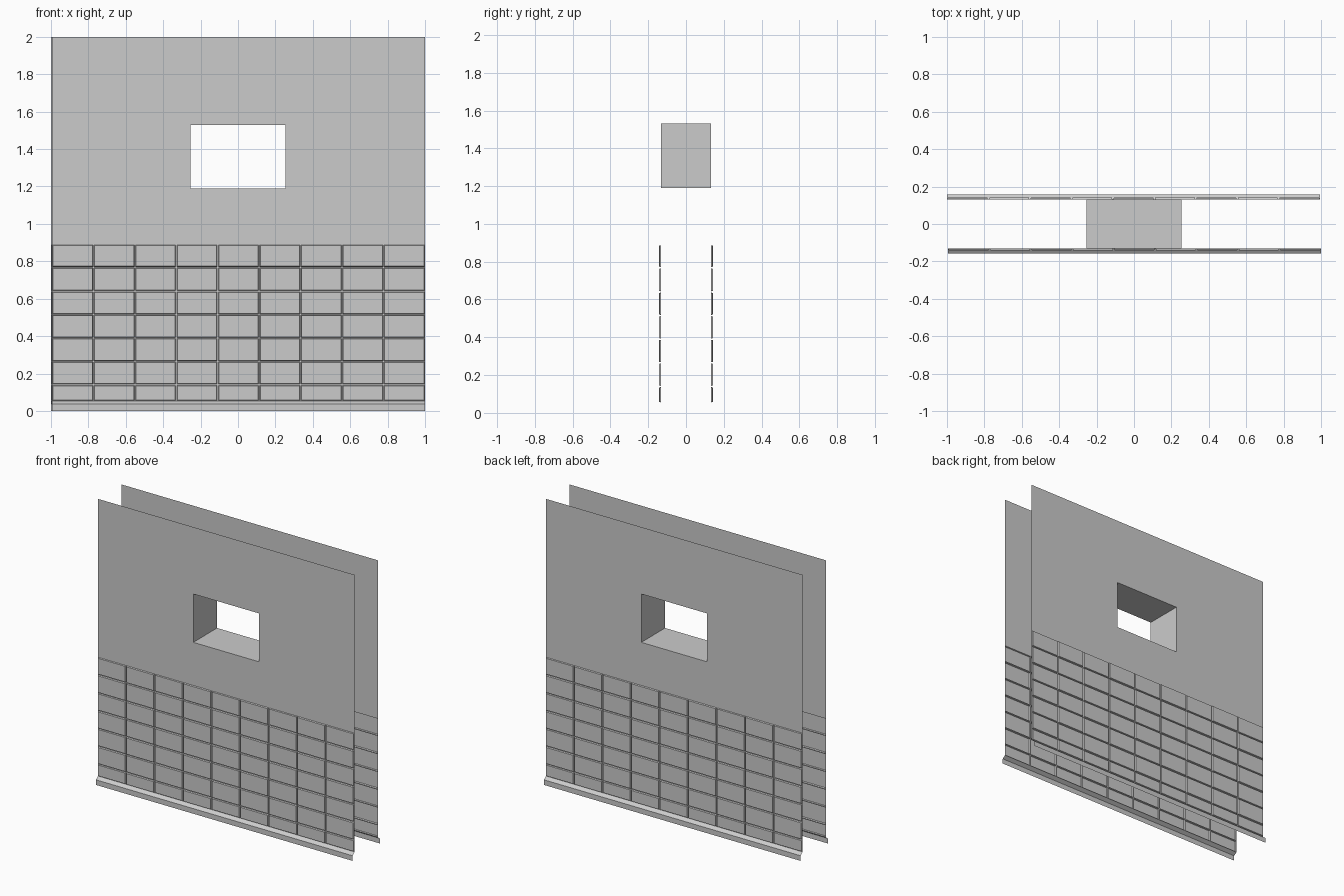
import bpy, bmesh, math

if "Cube" in bpy.data.objects:
    bpy.data.objects.remove(bpy.data.objects["Cube"])

Y = -0.132                      # plane of the front skin
X0, X1 = -0.995, 1.0            # horizontal extent of a skin
WX, WZ0, WZ1 = 0.255, 1.19, 1.53  # window opening


def finish(bm, name):
    bmesh.ops.remove_doubles(bm, verts=bm.verts, dist=0.0001)
    me = bpy.data.meshes.new(name)
    bm.to_mesh(me)
    bm.free()
    ob = bpy.data.objects.new(name, me)
    bpy.context.collection.objects.link(ob)
    return ob


def quad(bm, pts):
    return bm.faces.new([bm.verts.new(p) for p in pts])


def panel(bm, xa, xb, za, zb):
    return quad(bm, [(xa, Y, za), (xb, Y, za), (xb, Y, zb), (xa, Y, zb)])


def opposite(ob, name):
    # same skin turned round to face the back
    twin = bpy.data.objects.new(name, ob.data)
    twin.rotation_euler.z = math.pi
    bpy.context.collection.objects.link(twin)


# plain plaster skin around the window
bm = bmesh.new()
xs = [X0, -WX, WX, X1]
zs = [0.89, WZ0, WZ1, 2.0]
for i in range(3):
    for j in range(3):
        if (i, j) != (1, 1):
            panel(bm, xs[i], xs[i + 1], zs[j], zs[j + 1])
opposite(finish(bm, "front_plaster"), "back_plaster")

# brick relief: each cell keeps a thin mortar rim and a bevelled raised face
bm = bmesh.new()
rows = [0.053, 0.14, 0.265, 0.39, 0.515, 0.64, 0.768, 0.89]
cols = [X0 + (X1 - X0) * i / 9 for i in range(10)]
low, high = [], []
for r in range(7):
    for c in range(9):
        f = panel(bm, cols[c], cols[c + 1], rows[r], rows[r + 1])
        (high if (r + c) % 2 else low).append(f)
bm.normal_update()
bmesh.ops.inset_individual(bm, faces=low + high, thickness=0.004)
for group, depth in ((low, 0.008), (high, 0.01)):
    bmesh.ops.inset_individual(bm, faces=group, thickness=0.004, depth=depth)
opposite(finish(bm, "front_bricks"), "back_bricks")

# skirting board swept along the foot of the wall
bm = bmesh.new()
profile = [(-0.157, 0.0), (-0.157, 0.036), (Y, 0.053)]
for (ya, za), (yb, zb) in zip(profile, profile[1:]):
    quad(bm, [(X0, ya, za), (X1, ya, za), (X1, yb, zb), (X0, yb, zb)])
opposite(finish(bm, "front_skirting"), "back_skirting")

# window reveal joining both skins, facing the opening
bm = bmesh.new()
ring = [(-WX, WZ0), (WX, WZ0), (WX, WZ1), (-WX, WZ1)]
for k in range(4):
    (xa, za), (xb, zb) = ring[k], ring[(k + 1) % 4]
    quad(bm, [(xa, Y, za), (xb, Y, zb), (xb, -Y, zb), (xa, -Y, za)])
finish(bm, "window_reveal")
